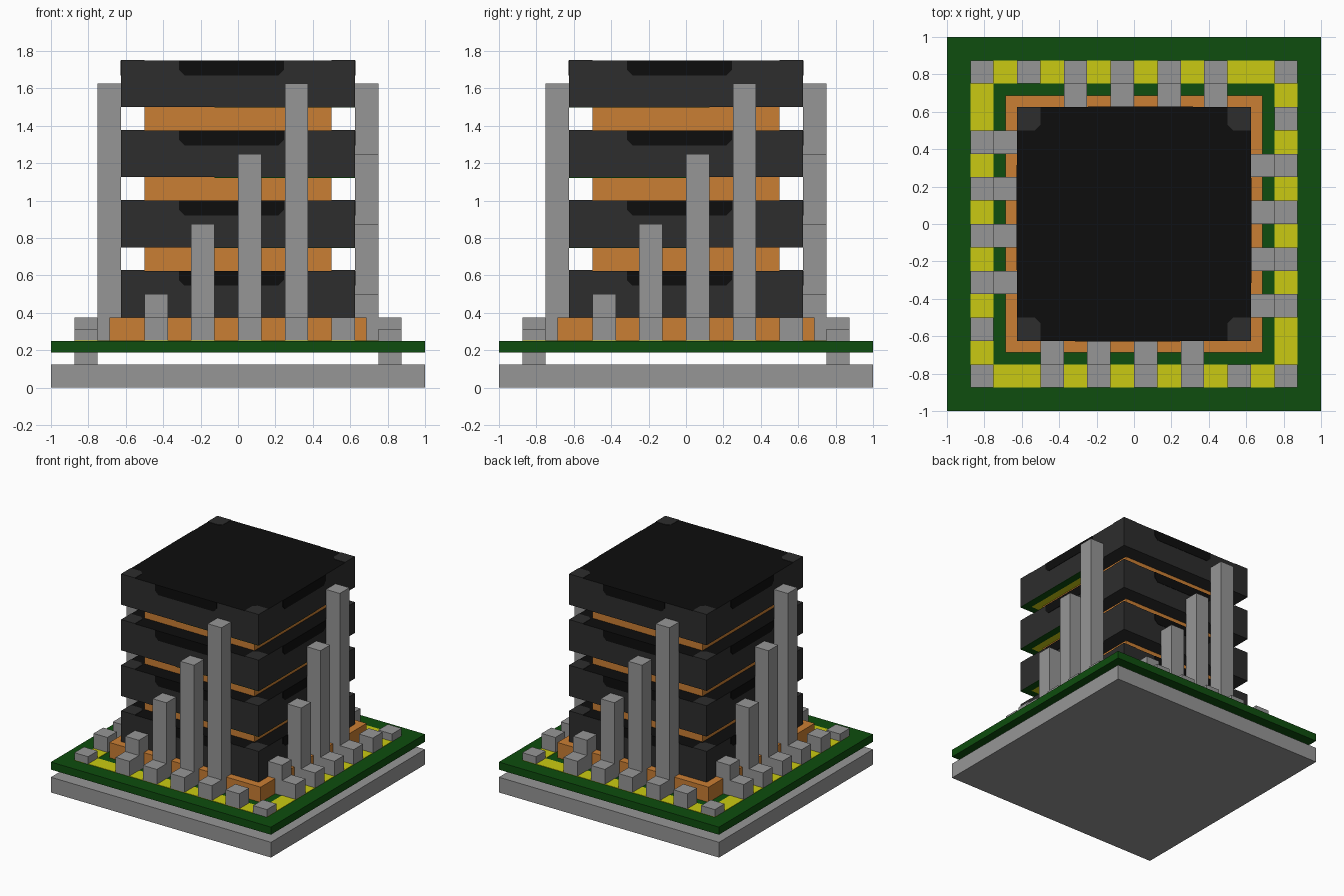
import bpy, bmesh, math
from mathutils import Matrix, Vector

if "Cube" in bpy.data.objects:
    bpy.data.objects.remove(bpy.data.objects["Cube"])

P = 0.125   # grid pitch of the model
T = 0.003   # thickness of painted plates


def mat(name, r, g, b):
    m = bpy.data.materials.new(name)
    m.diffuse_color = (r, g, b, 1)
    m.use_nodes = True
    m.node_tree.nodes["Principled BSDF"].inputs["Base Color"].default_value = m.diffuse_color
    return m


GRAY = mat("metal gray", 0.305, 0.305, 0.305)
ORANGE = mat("copper orange", 0.59, 0.21, 0.033)
GREEN = mat("board green", 0.0044, 0.075, 0.0044)
YELLOW = mat("trace yellow", 0.59, 0.59, 0.006)
DARK = mat("chip dark gray", 0.026, 0.026, 0.026)
BLACK = mat("chip black", 0.004, 0.004, 0.004)


def finish(name, bm, *mats):
    bmesh.ops.recalc_face_normals(bm, faces=bm.faces)
    me = bpy.data.meshes.new(name)
    bm.to_mesh(me)
    bm.free()
    for m in mats:
        me.materials.append(m)
    ob = bpy.data.objects.new(name, me)
    bpy.context.collection.objects.link(ob)
    return ob


def add_box(bm, lo, hi, rot=0):
    lo, hi = Vector(lo), Vector(hi)
    M = (Matrix.Rotation(rot, 4, 'Z') @ Matrix.Translation((lo + hi) / 2)
         @ Matrix.Diagonal((*(hi - lo), 1)))
    bmesh.ops.create_cube(bm, size=1, matrix=M)


def slab(name, half, z0, z1, m):
    bm = bmesh.new()
    add_box(bm, (-half, -half, z0), (half, half, z1))
    return finish(name, bm, m)


def add_prism(bm, pts, offset, rot):
    """Extrude a flat polygon by offset and turn it about z."""
    R = Matrix.Rotation(rot, 3, 'Z')
    a = [bm.verts.new(R @ Vector(p)) for p in pts]
    b = [bm.verts.new(R @ (Vector(p) + Vector(offset))) for p in pts]
    bm.faces.new(a)
    bm.faces.new(b)
    n = len(pts)
    for i in range(n):
        bm.faces.new((a[i], a[(i + 1) % n], b[(i + 1) % n], b[i]))


def add_ring(bm, x0, x1, y0, y1, w, z0, z1):
    add_box(bm, (x0, y0, z0), (x1, y0 + w, z1))
    add_box(bm, (x0, y1 - w, z0), (x1, y1, z1))
    add_box(bm, (x0, y0 + w, z0), (x0 + w, y1 - w, z1))
    add_box(bm, (x1 - w, y0 + w, z0), (x1, y1 - w, z1))


TURNS = [i * math.pi / 2 for i in range(4)]

# base, circuit board, socket
slab("base_plate", 1, 0, P, GRAY)
slab("circuit_board", 1, 0.1875, 0.25, GREEN)
slab("socket", 0.6875, 0.25, 0.375, ORANGE)

# yellow trace ring on the board
bm = bmesh.new()
add_ring(bm, -0.875, 0.875, -0.875, 0.875, P, 0.249, 0.25 + T)
finish("trace_ring", bm, YELLOW)

# corner posts, outer contacts and rising pins, repeated on four sides
posts, contacts, pins = bmesh.new(), bmesh.new(), bmesh.new()
for r in TURNS:
    add_box(posts, (-0.875, -0.875, P), (-0.75, -0.75, 0.3125), r)
    for i in range(5):
        x = -0.5 + 0.25 * i
        add_box(contacts, (x, -0.875, 0.25), (x + P, -0.75, 0.375), r)
        if i < 4:
            add_box(pins, (x, -0.75, 0.25), (x + P, -0.625, 0.5 + 0.375 * i), r)
finish("corner_posts", posts, GRAY)
finish("outer_contacts", contacts, GRAY)
finish("pins", pins, GRAY)

# stacked chips with spacers between them
H = 0.625
for k in range(4):
    z0 = 0.375 + 0.375 * k
    z1 = z0 + 0.25
    chip = slab(f"chip_{k + 1}", H, z0, z1, DARK)
    chip.data.materials.append(BLACK)
    for f in chip.data.polygons:
        f.material_index = 1 if f.normal.z > 0.5 else 0

    corners, slots = bmesh.new(), bmesh.new()
    for r in TURNS:
        # gray corner on the black top
        c, d = H - P, 0.03
        add_prism(corners, [(-H, -H, z1), (-c, -H, z1), (-c, -c - d, z1),
                            (-c - d, -c, z1), (-H, -c, z1)], (0, 0, T), r)
        # black band hanging from the top edge of each side
        b = z1 - 0.08
        add_prism(slots, [(-0.315, -H, z1), (-0.315, -H, b + d), (-0.315 + d, -H, b),
                          (0.245 - d, -H, b), (0.245, -H, b + d), (0.245, -H, z1)],
                  (0, -T, 0), r)
    finish(f"chip_corners_{k + 1}", corners, DARK)
    finish(f"chip_side_bands_{k + 1}", slots, BLACK)

    if k:
        slab(f"spacer_{k}", 0.5, z0 - P, z0, ORANGE)
        # board patch painted on the underside corner
        g, y = bmesh.new(), bmesh.new()
        add_ring(g, -0.125, H, -H, 0.125, 0.0625, z0 - T, z0)
        add_ring(y, -0.0625, H - 0.0625, -H + 0.0625, 0.0625, 0.0625, z0 - T, z0)
        finish(f"underside_border_{k}", g, GREEN)
        finish(f"underside_trace_{k}", y, YELLOW)
